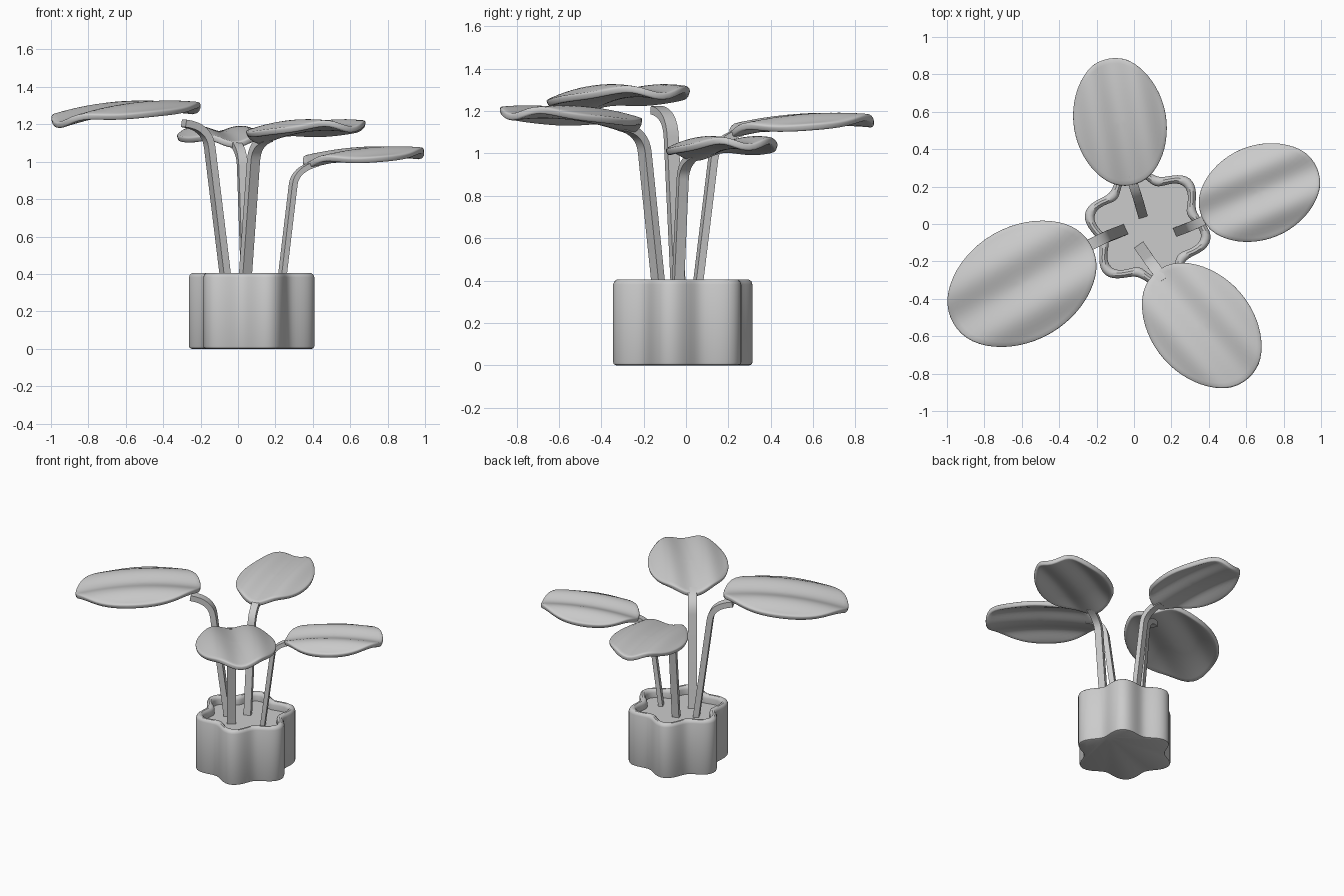
import bpy, bmesh
from math import sin, cos, pi, radians
from mathutils import Vector

if "Cube" in bpy.data.objects:
    bpy.data.objects.remove(bpy.data.objects["Cube"])

grey = bpy.data.materials.new("plain_grey")
grey.use_nodes = True
COLOR = (0.6, 0.6, 0.6, 1)
grey.diffuse_color = COLOR
grey.node_tree.nodes["Principled BSDF"].inputs["Base Color"].default_value = COLOR


def finish(name, bm, angle=35):
    bmesh.ops.recalc_face_normals(bm, faces=bm.faces)
    mesh = bpy.data.meshes.new(name)
    bm.to_mesh(mesh)
    bm.free()
    mesh.materials.append(grey)
    obj = bpy.data.objects.new(name, mesh)
    bpy.context.collection.objects.link(obj)
    bpy.ops.object.select_all(action='DESELECT')
    obj.select_set(True)
    bpy.context.view_layer.objects.active = obj
    bpy.ops.object.shade_smooth_by_angle(angle=radians(angle))
    return obj


def bridge(bm, a, b):
    n = len(a)
    for i in range(n):
        bm.faces.new((a[i], a[(i + 1) % n], b[(i + 1) % n], b[i]))


def loft(rings):
    bm = bmesh.new()
    loops = [[bm.verts.new(p) for p in ring] for ring in rings]
    for a, b in zip(loops, loops[1:]):
        bridge(bm, a, b)
    bm.faces.new(loops[0])
    bm.faces.new(loops[-1])
    return bm


# Six-lobed pot with a rounded rim and a soil floor
def pot_ring(inset, z, n=96):
    ring = []
    for i in range(n):
        t = 2 * pi * i / n
        r = 0.308 + 0.034 * cos(6 * (t + radians(12))) - inset
        ring.append((0.073 + r * cos(t), -0.015 + r * sin(t), z))
    return ring


pot_profile = [(0.014, 0), (0.004, 0.004), (0, 0.014), (0, 0.382), (0.006, 0.397),
               (0.018, 0.405), (0.034, 0.405), (0.046, 0.397), (0.052, 0.382), (0.052, 0.345)]
finish("pot", loft([pot_ring(*p) for p in pot_profile]))


# Flat strap stem: straight shaft, then a rounded bend into the leaf
def stem(name, foot, knee, end, width, depth):
    foot, knee, end = Vector(foot), Vector(knee), Vector(end)
    start = knee.lerp(foot, 0.13)
    path = [foot]
    for i in range(9):
        t = i / 8
        path.append(start.lerp(knee, t).lerp(knee.lerp(end, t), t))
    out = end - foot
    side = Vector((-out.y, out.x, 0)).normalized()
    rings = []
    for i, p in enumerate(path):
        along = path[min(i + 1, len(path) - 1)] - path[max(i - 1, 0)]
        up = side.cross(along).normalized()
        rings.append([p + side * sx * width / 2 + up * sy * depth / 2
                      for sx, sy in ((-1, -1), (1, -1), (1, 1), (-1, 1))])
    finish(name, loft(rings))


# Broad leaf: rising arch along its length, two ridges beside a central valley
def leaf(name, centre, angle, a, b, base_z, rise, segs=56, steps=12):
    ax = Vector((cos(radians(angle)), sin(radians(angle)), 0))
    side = Vector((-ax.y, ax.x, 0))

    def point(u, v):
        t = (u + 1) / 2
        z = base_z + rise * (1 - ((t - 0.72) / 0.72) ** 2)
        z += 0.032 * sin(pi * v) ** 2 - 0.02 * v * v
        return Vector((*centre, z)) + ax * u * a + side * v * b

    bm = bmesh.new()
    loops = []
    for k in range(1, steps + 1):
        f = k / steps
        loops.append([bm.verts.new(point(f * cos(2 * pi * i / segs), f * sin(2 * pi * i / segs)))
                      for i in range(segs)])
    mid = bm.verts.new(point(0, 0))
    for i in range(segs):
        bm.faces.new((mid, loops[0][i], loops[0][(i + 1) % segs]))
    for p, q in zip(loops, loops[1:]):
        bridge(bm, p, q)
    obj = finish(name, bm, 40)
    solid = obj.modifiers.new("thickness", 'SOLIDIFY')
    solid.thickness = 0.034
    solid.offset = -1
    bevel = obj.modifiers.new("soft_edge", 'BEVEL')
    bevel.width = 0.009
    bevel.segments = 2
    bevel.limit_method = 'ANGLE'
    bevel.angle_limit = radians(50)


stem("right_stem", (-0.06, -0.035, 0.33), (-0.165, -0.075, 1.19), (-0.29, -0.14, 1.205), 0.06, 0.04)
stem("back_stem", (0.045, 0.05, 0.33), (0.02, 0.14, 1.07), (-0.02, 0.26, 1.10), 0.05, 0.035)
stem("left_stem", (0.23, -0.04, 0.33), (0.305, -0.012, 0.96), (0.42, 0.04, 0.99), 0.05, 0.03)
stem("front_stem", (0.035, -0.125, 0.33), (0.09, -0.205, 1.105), (0.16, -0.3, 1.125), 0.06, 0.037)

leaf("right_leaf", (-0.60, -0.32), 30, 0.425, 0.308, 1.21, 0.09)
leaf("back_leaf", (-0.075, 0.545), 100, 0.345, 0.25, 1.105, 0.06)
leaf("left_leaf", (0.67, 0.168), 23, 0.336, 0.253, 0.995, 0.06)
leaf("front_leaf", (0.362, -0.542), -49, 0.378, 0.273, 1.125, 0.075)
